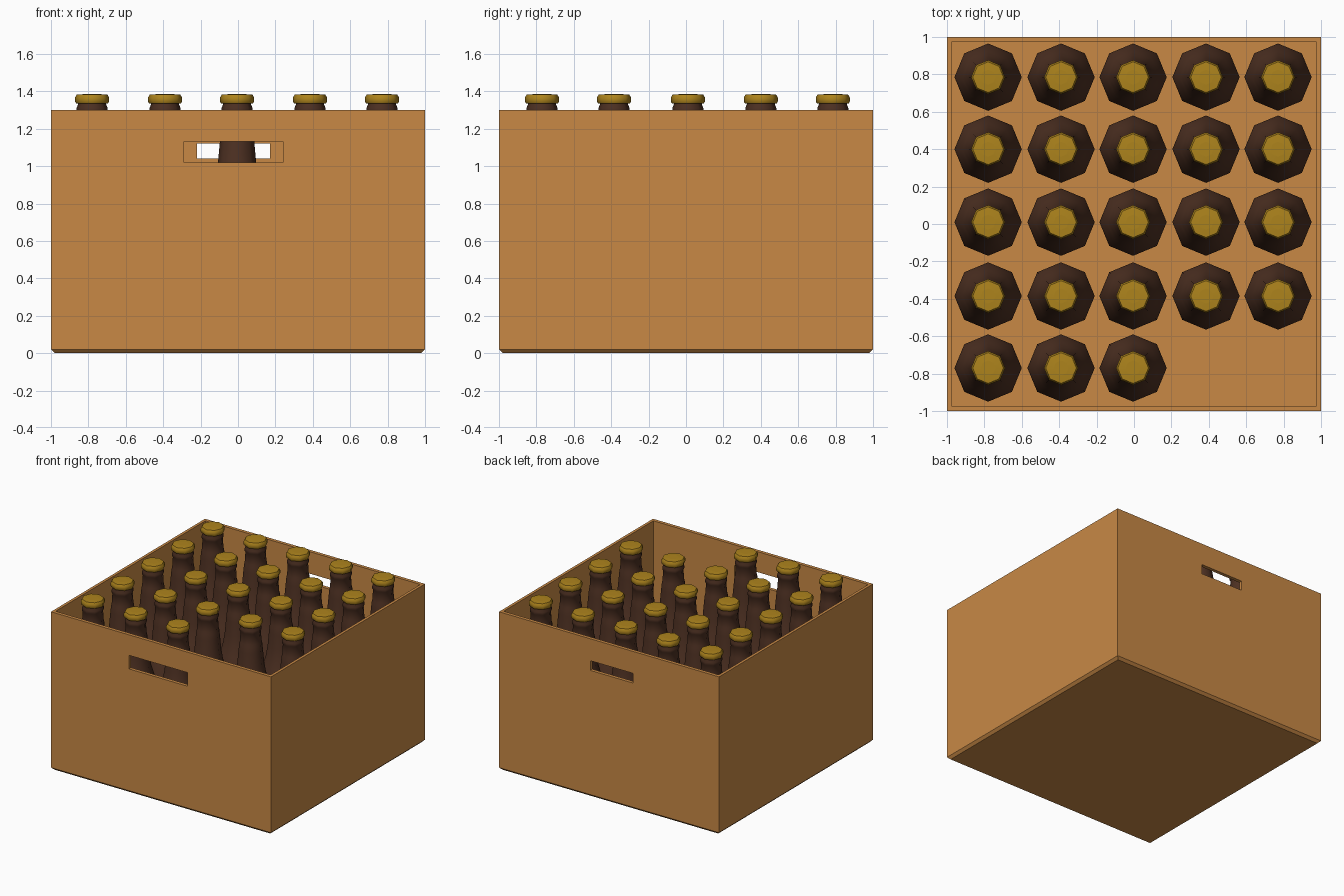
import bpy, bmesh, math

if "Cube" in bpy.data.objects:
    bpy.data.objects.remove(bpy.data.objects["Cube"])


def material(name, color):
    m = bpy.data.materials.new(name)
    m.diffuse_color = color
    m.use_nodes = True
    m.node_tree.nodes["Principled BSDF"].inputs["Base Color"].default_value = m.diffuse_color
    return m


card = material("cardboard", (0.58, 0.25, 0.06, 1))
glass = material("brown_glass", (0.075, 0.03, 0.016, 1))
gold = material("gold_cap", (0.42, 0.23, 0.012, 1))


def make(name, bm, mat, smooth=None):
    bmesh.ops.recalc_face_normals(bm, faces=bm.faces)
    mesh = bpy.data.meshes.new(name)
    if smooth is not None:
        for f in bm.faces:
            f.smooth = len(f.verts) == 4
        for e in bm.edges:
            e.smooth = e.calc_face_angle(0) < smooth
    bm.to_mesh(mesh)
    bm.free()
    if mat:
        mesh.materials.append(mat)
    obj = bpy.data.objects.new(name, mesh)
    bpy.context.collection.objects.link(obj)
    return obj


def box(name, lo, hi, mat=None, chamfer=None):
    bm = bmesh.new()
    bmesh.ops.create_cube(bm, size=1)
    for v in bm.verts:
        v.co = [a if c < 0 else b for a, b, c in zip(lo, hi, v.co)]
    if chamfer:
        edges = [e for e in bm.edges if all(v.co.z < 0.001 for v in e.verts)]
        bmesh.ops.bevel(bm, geom=edges, offset=chamfer, segments=1, affect='EDGES')
    return make(name, bm, mat)


def lathe(name, profile, mat, sides=8):
    bm = bmesh.new()
    rings = []
    for r, z in profile:
        rings.append([bm.verts.new((r * math.cos(math.tau * i / sides),
                                    r * math.sin(math.tau * i / sides), z))
                      for i in range(sides)])
    for a, b in zip(rings, rings[1:]):
        for i in range(sides):
            j = (i + 1) % sides
            bm.faces.new((a[i], a[j], b[j], b[i]))
    bm.faces.new(rings[0])
    bm.faces.new(rings[-1])
    return make(name, bm, mat, math.radians(50))


# Crate: hollow box with a chamfered base and two hand holes
crate = box("crate", (-1, -1, 0), (1, 1, 1.3), card, 0.02)
cutters = [
    box("inside_cutter", (-0.977, -0.972, 0.025), (0.977, 0.972, 1.5)),
    box("front_handle_cutter", (-0.29, -1.1, 1.02), (0.24, -0.9, 1.132)),
    box("back_handle_cutter", (-0.22, 0.9, 1.04), (0.17, 1.1, 1.12)),
]
for c in cutters:
    c.hide_render = True
    mod = crate.modifiers.new(c.name, 'BOOLEAN')
    mod.operation = 'DIFFERENCE'
    mod.solver = 'EXACT'
    mod.object = c
bpy.context.view_layer.objects.active = crate
for c in cutters:
    bpy.ops.object.modifier_apply(modifier=c.name)
for c in cutters:
    bpy.data.objects.remove(c)

# Bottle and cap profiles (radius, height)
bottle = lathe("bottle", [(0.165, 0.026), (0.18, 0.05), (0.18, 0.70), (0.168, 0.77),
                          (0.138, 0.86), (0.115, 0.94), (0.102, 1.02), (0.092, 1.13),
                          (0.087, 1.18), (0.082, 1.20), (0.077, 1.28), (0.083, 1.29),
                          (0.083, 1.31), (0.075, 1.33), (0.075, 1.345)], glass)
cap = lathe("cap", [(0.085, 1.335), (0.091, 1.345), (0.091, 1.367), (0.082, 1.382),
                    (0.04, 1.385)], gold)

# Five by five grid with the last two places empty
xs = (-0.78, -0.39, -0.005, 0.385, 0.77)
ys = (0.785, 0.40, 0.01, -0.385, -0.77)
spots = [(x, y) for y in ys for x in xs][:23]
for n, (x, y) in enumerate(spots):
    for part in (bottle, cap):
        obj = part
        if n:
            obj = bpy.data.objects.new(part.name, part.data)
            bpy.context.collection.objects.link(obj)
        obj.location = (x, y, 0)
